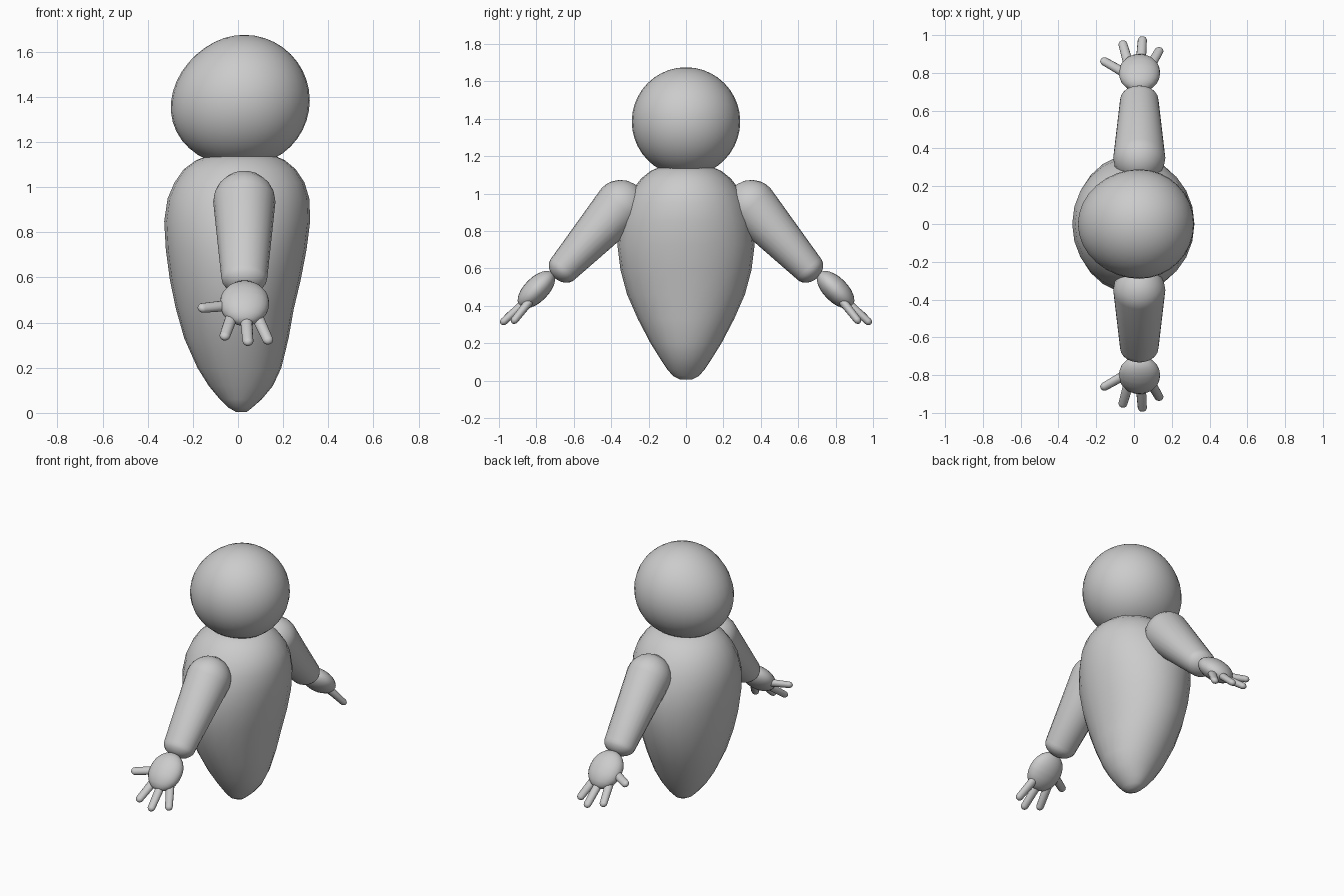
import bpy, bmesh
from math import sin, cos, pi
from mathutils import Vector

if "Cube" in bpy.data.objects:
    bpy.data.objects.remove(bpy.data.objects["Cube"])


def loft(name, rings):
    """Skin a list of closed point rings, cap both ends, shade smooth."""
    bm = bmesh.new()
    loops = [[bm.verts.new(p) for p in ring] for ring in rings]
    n = len(loops[0])
    for a, b in zip(loops, loops[1:]):
        for i in range(n):
            j = (i + 1) % n
            bm.faces.new((a[i], a[j], b[j], b[i]))
    bm.faces.new(loops[0])
    bm.faces.new(loops[-1])
    bmesh.ops.recalc_face_normals(bm, faces=bm.faces)
    return finish(name, bm)


def finish(name, bm):
    mesh = bpy.data.meshes.new(name)
    bm.to_mesh(mesh)
    bm.free()
    for p in mesh.polygons:
        p.use_smooth = True
    ob = bpy.data.objects.new(name, mesh)
    bpy.context.collection.objects.link(ob)
    return ob


def limb(name, a, b, ra, rb, cap_a, cap_b, side, n=20):
    """Tapered capsule from a to b; radii are (wide, thick), mirrored by side."""
    a, b = Vector(a), Vector(b)
    w = (b - a).normalized()
    v = Vector((0, 0.7, 0.7))
    v = (v - w * v.dot(w)).normalized()
    u = w.cross(v)
    steps = [0.1, 0.3, 0.5, 0.7, 0.85, 1.0]
    path = [(a - w * cap_a * cos(t * pi / 2), sin(t * pi / 2), ra) for t in steps]
    path += [(b + w * cap_b * cos(t * pi / 2), sin(t * pi / 2), rb) for t in reversed(steps)]
    rings = []
    for c, k, r in path:
        ring = []
        for i in range(n):
            q = 2 * pi * i / n
            p = c + u * r[0] * k * cos(q) + v * r[1] * k * sin(q)
            ring.append((p.x, p.y * side, p.z))
        rings.append(ring)
    return loft(name, rings)


# Body: height, left x, right x, half depth in y
profile = [
    (0.005, -0.01, 0.04, 0.03), (0.025, -0.045, 0.065, 0.07),
    (0.06, -0.08, 0.105, 0.10), (0.12, -0.13, 0.155, 0.14),
    (0.20, -0.18, 0.192, 0.19), (0.33, -0.238, 0.224, 0.258),
    (0.46, -0.275, 0.247, 0.315), (0.59, -0.302, 0.278, 0.35),
    (0.725, -0.32, 0.304, 0.367), (0.85, -0.327, 0.32, 0.352),
    (0.95, -0.312, 0.316, 0.322), (1.02, -0.282, 0.295, 0.287),
    (1.08, -0.24, 0.255, 0.24), (1.12, -0.185, 0.207, 0.19),
    (1.14, -0.13, 0.16, 0.145), (1.15, -0.03, 0.06, 0.04)]
loft("body", [[((l + r) / 2 + (r - l) / 2 * cos(2 * pi * i / 24),
                d * sin(2 * pi * i / 24), z) for i in range(24)]
              for z, l, r, d in profile])

# Head: sphere with a gentle bulge low on the -x side
bm = bmesh.new()
bmesh.ops.create_uvsphere(bm, u_segments=32, v_segments=20, radius=0.29)
bulge = Vector((-0.88, 0, -0.47))
for v in bm.verts:
    k = max(0, v.co.normalized().dot(bulge))
    v.co += Vector((-0.042, 0, -0.008)) * k ** 1.5
    v.co += Vector((0.028, 0, 1.385))
finish("head", bm)

# Fingers: base, tip centre
fingers = {
    "thumb": ((-0.05, 0.80, 0.475), (-0.155, 0.86, 0.465)),
    "first_finger": ((-0.03, 0.85, 0.42), (-0.058, 0.95, 0.342)),
    "middle_finger": ((0.036, 0.86, 0.42), (0.044, 0.972, 0.318)),
    "last_finger": ((0.088, 0.84, 0.42), (0.132, 0.915, 0.325))}

for side, tag in ((1, "right"), (-1, "left")):
    # Arm
    limb(f"{tag}_arm", (0.028, 0.35, 0.935), (0.028, 0.655, 0.60),
         (0.138, 0.138), (0.102, 0.085), 0.138, 0.07, side, 24)
    # Palm
    limb(f"{tag}_palm", (0.029, 0.797, 0.489), (0.029, 0.803, 0.483),
         (0.109, 0.065), (0.109, 0.065), 0.122, 0.122, side, 24)
    for part, (base, tip) in fingers.items():
        limb(f"{tag}_{part}", base, tip, (0.027, 0.023), (0.024, 0.02),
             0.024, 0.024, side, 12)
